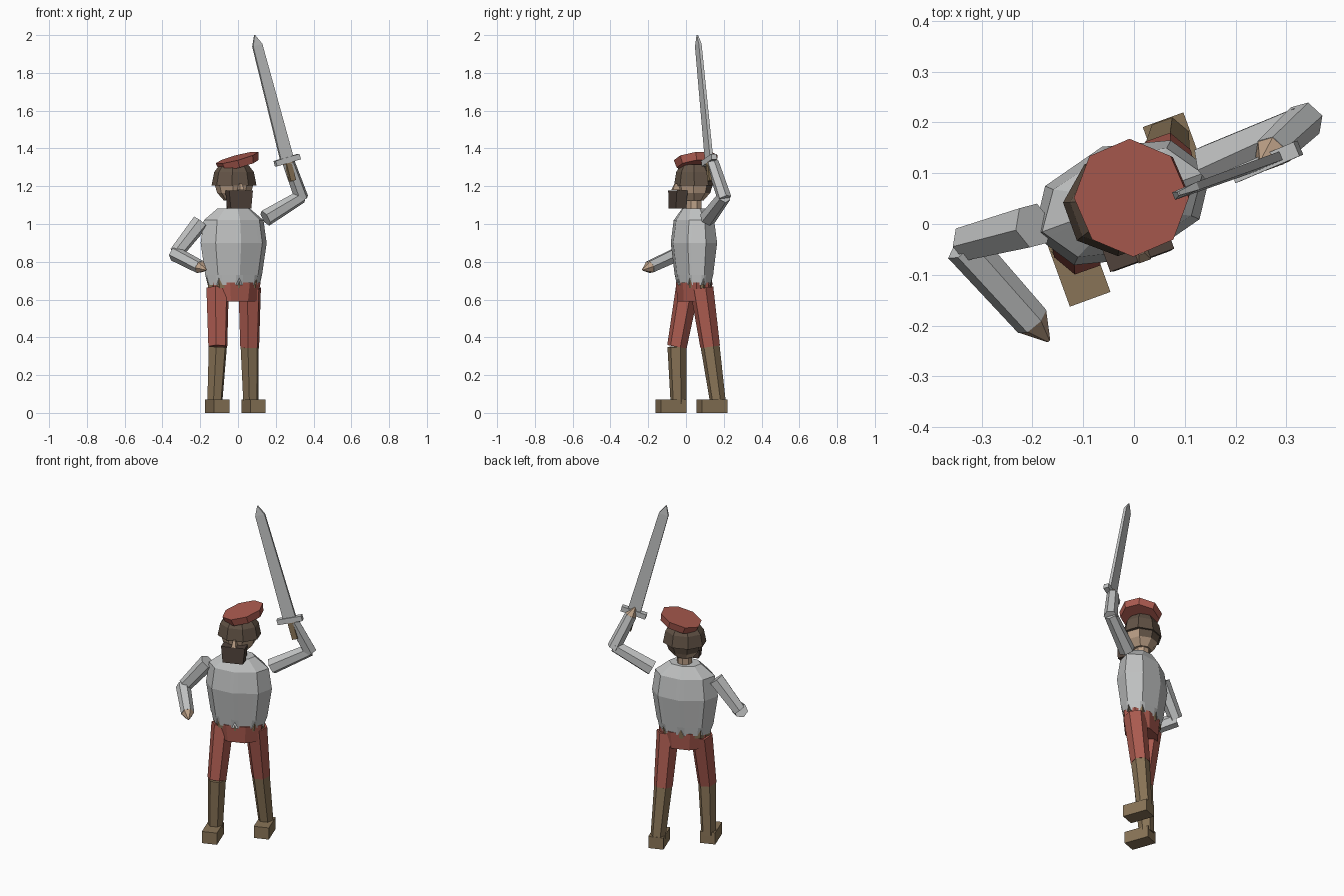
import bpy, bmesh, math
from mathutils import Vector, Matrix

if "Cube" in bpy.data.objects:
    bpy.data.objects.remove(bpy.data.objects["Cube"])

TURN = math.radians(20)          # whole body is turned this much about z


def material(name, r, g, b):
    m = bpy.data.materials.new(name)
    m.diffuse_color = (r, g, b, 1)
    m.use_nodes = True
    m.node_tree.nodes["Principled BSDF"].inputs["Base Color"].default_value = m.diffuse_color
    return m


STEEL = material("steel", .54, .55, .55)
RED = material("red cloth", .41, .105, .08)
LEATHER = material("brown leather", .25, .175, .095)
HAIR = material("dark brown hair", .125, .088, .062)
BEARD = material("darkest brown beard", .08, .055, .043)
SKIN = material("skin", .5, .35, .24)


def loft(name, rings, *mats, rule=None):
    """Skin a list of equal rings of points, with capped ends."""
    bm = bmesh.new()
    vs = [[bm.verts.new(p) for p in ring] for ring in rings]
    n = len(vs[0])
    for lo, hi in zip(vs, vs[1:]):
        for i in range(n):
            j = (i + 1) % n
            bm.faces.new((lo[i], lo[j], hi[j], hi[i]))
    bm.faces.new(vs[0][::-1])
    bm.faces.new(vs[-1])
    bmesh.ops.recalc_face_normals(bm, faces=bm.faces)
    if rule:
        for f in bm.faces:
            f.material_index = rule(f)
    me = bpy.data.meshes.new(name)
    bm.to_mesh(me)
    bm.free()
    for m in mats:
        me.materials.append(m)
    ob = bpy.data.objects.new(name, me)
    bpy.context.collection.objects.link(ob)
    return ob


def body(cx, cy, x, y, z):
    """Point in body axes around a centre, turned with the body."""
    p = Matrix.Rotation(TURN, 3, 'Z') @ Vector((x, y, 0))
    return Vector((cx + p.x, cy + p.y, z))


def oval(cx, cy, z, a, b, n=8, phase=0.0):
    return [body(cx, cy, a * math.cos(2 * math.pi * (i + phase) / n),
                 b * math.sin(2 * math.pi * (i + phase) / n), z) for i in range(n)]


def box_ring(cx, cy, z, w, d):
    return [body(cx, cy, sx * w / 2, sy * d / 2, z)
            for sx, sy in ((-1, -1), (1, -1), (1, 1), (-1, 1))]


def limb(name, p, q, r1, r2, mat, n=6):
    """Tapered prism between two points."""
    p, q = Vector(p), Vector(q)
    d = (q - p).normalized()
    side = Vector((math.cos(TURN), math.sin(TURN), 0))
    if abs(d.dot(side)) > .6:
        side = Vector((0, 0, 1))
    u = (side - d * side.dot(d)).normalized()
    v = d.cross(u)
    ring = lambda c, r: [c + r * (u * math.cos(2 * math.pi * i / n) +
                                  v * math.sin(2 * math.pi * i / n)) for i in range(n)]
    return loft(name, [ring(p, r1), ring(q, r2)], mat)


# Breastplate: eight flat sides, lower edge notched at each corner
CX, CY = -.023, .042


def plate_ring(z, a, b, notch=0.0):
    o = oval(CX, CY, z, a, b)
    ring = []
    for i in range(8):
        p, q = o[i], o[(i + 1) % 8]
        ring += [p + Vector((0, 0, notch)), p.lerp(q, .18), p.lerp(q, .82)]
    return ring


loft("breastplate", [plate_ring(.677, .150, .088, .038), plate_ring(.73, .160, .095),
                     plate_ring(.90, .186, .117), plate_ring(1.02, .168, .10),
                     plate_ring(1.083, .09, .06)], STEEL)

# Belt and hips
loft("belt", [oval(CX, CY, .66, .143, .083), oval(CX, CY, .725, .150, .088)], LEATHER)
loft("hips", [oval(-.018, .043, .59, .125, .082, 8, .5),
              oval(-.018, .043, .69, .145, .09, 8, .5)], RED)

# Legs: thigh, boot shaft, foot
for side, hip, knee, ankle, foot in (
        ("right", (-.108, .008, .66), (-.107, -.048, .35), (-.123, -.04, .05), (-.111, -.08)),
        ("left", (.062, .083, .66), (.062, .128, .35), (.068, .17, .05), (.082, .137))):
    limb(side + "_thigh", hip, knee, .063, .053, RED)
    limb(side + "_boot_shaft", knee, ankle, .051, .042, LEATHER)
    loft(side + "_foot", [box_ring(*foot, 0, .085, .145),
                          box_ring(*foot, .07, .085, .145)], LEATHER)

# Arms
limb("right_upper_arm", (-.198, -.003, 1.01), (-.328, -.037, .845), .046, .038, STEEL)
limb("right_forearm", (-.335, -.042, .842), (-.20, -.192, .772), .04, .036, STEEL)
limb("right_hand", (-.20, -.192, .772), (-.168, -.23, .757), .035, .004, SKIN)
limb("left_upper_arm", (.145, .115, 1.03), (.335, .202, 1.145), .045, .036, STEEL)
limb("left_forearm", (.337, .204, 1.135), (.268, .14, 1.325), .038, .034, STEEL)
limb("left_hand", (.268, .14, 1.325), (.25, .125, 1.37), .033, .004, SKIN)

# Neck and head; the back of the head below the cap is hair
HX, HY = -.021, .043
loft("neck", [oval(HX, HY, 1.07, .042, .042), oval(HX, HY, 1.16, .042, .042)], SKIN)
back = Vector((-math.sin(TURN), math.cos(TURN), 0))
loft("head", [oval(HX, HY, 1.125, .055, .05, 8, .5), oval(HX, HY, 1.165, .09, .085, 8, .5),
              oval(HX, HY, 1.215, .105, .10, 8, .5)], SKIN, HAIR,
     rule=lambda f: int(f.normal.dot(back) > .2 and f.calc_center_median().z > 1.17))
loft("hair", [oval(HX, HY, 1.205, .121, .104, 8, .5), oval(HX, HY, 1.275, .107, .093, 8, .5),
              oval(HX, HY, 1.315, .075, .07, 8, .5)], HAIR)

# Beard and nose
loft("beard", [box_ring(.006, -.045, 1.083, .115, .06), box_ring(.006, -.043, 1.178, .134, .06)],
     BEARD)
loft("nose", [box_ring(.013, -.05, 1.18, .026, .05), box_ring(.01, -.045, 1.215, .012, .03)],
     SKIN)

# Beret, tilted up to the left and back
beret = loft("beret", [[Vector((r * math.cos(math.pi * i / 4), r * math.sin(math.pi * i / 4), z))
                        for i in range(8)] for r, z in ((.107, -.022), (.117, .02))], RED)
beret.matrix_world = (Matrix.Translation((0, .054, 1.332)) @ Matrix.Rotation(-math.radians(15), 4, 'Y')
                      @ Matrix.Rotation(math.radians(7), 4, 'X'))

# Sword: axis, width direction and thickness direction
GUARD = Vector((.26, .122, 1.34))
TIP = Vector((.088, .06, 2.0))
axis = (TIP - GUARD).normalized()
wide = Vector((.13, .055, .03))
wide = (wide - axis * wide.dot(axis)).normalized()
thick = axis.cross(wide)
LENGTH = (TIP - GUARD).length


def sword_ring(h, w, t):
    return [GUARD + axis * h + wide * (sx * w / 2) + thick * (sy * t / 2)
            for sx, sy in ((-1, -1), (1, -1), (1, 1), (-1, 1))]


loft("blade", [sword_ring(0, .073, .018), sword_ring(LENGTH - .055, .054, .016),
               sword_ring(LENGTH, .003, .008)], STEEL)
loft("crossguard", [sword_ring(-.017, .142, .03), sword_ring(.013, .142, .03)], STEEL)
loft("grip", [sword_ring(-.115, .03, .03), sword_ring(-.017, .03, .03)], LEATHER)
